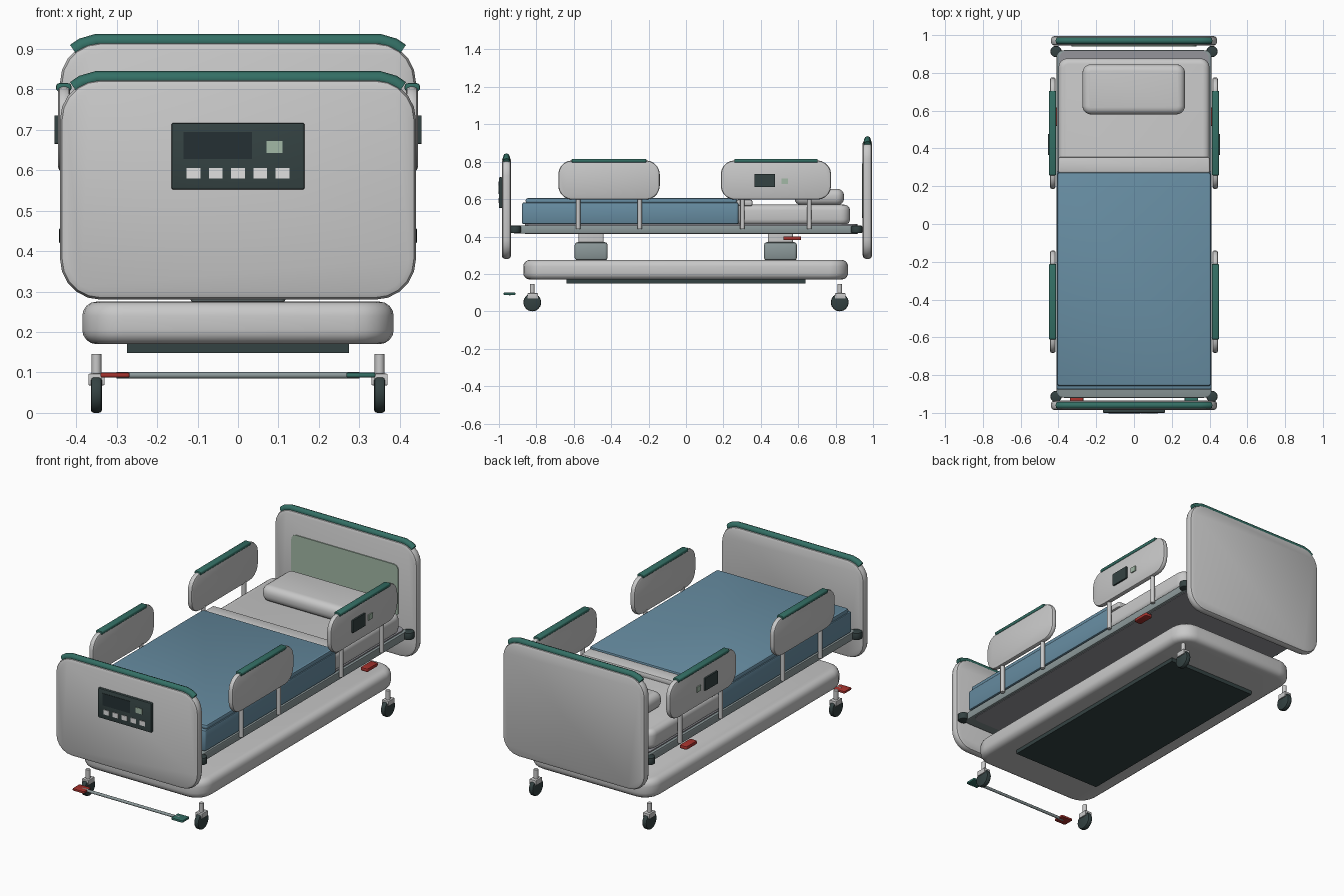
import bpy, bmesh, math
from mathutils import Vector

if "Cube" in bpy.data.objects:
    bpy.data.objects.remove(bpy.data.objects["Cube"])


def material(name, rgb):
    m = bpy.data.materials.new(name)
    m.diffuse_color = (*rgb, 1)
    m.use_nodes = True
    m.node_tree.nodes["Principled BSDF"].inputs["Base Color"].default_value = m.diffuse_color
    return m


GREY = material("light grey", (0.58, 0.58, 0.58))
WHITE = material("button white", (0.75, 0.75, 0.75))
BLUE = material("blanket blue", (0.135, 0.265, 0.36))
DARK = material("charcoal", (0.034, 0.054, 0.054))
SCREEN = material("screen black", (0.018, 0.03, 0.033))
GREEN = material("trim green", (0.034, 0.16, 0.13))
RED = material("lever red", (0.38, 0.032, 0.026))
FRAME = material("frame grey", (0.26, 0.315, 0.32))
DECK = material("deck grey", (0.3, 0.3, 0.33))
SAGE = material("sage", (0.36, 0.48, 0.38))

# (u, v, w) directions: outline lies in u-v, thickness runs along w
AXES = {'x': (1, 2, 0), 'y': (0, 2, 1), 'z': (0, 1, 2)}


def block(name, mat, lo, hi, axis='z', r=0.0, b=0.0, seg=5, bseg=2):
    """Rounded-rectangle slab from lo to hi, corner radius r, edge bevel b."""
    iu, iv, iw = AXES[axis]
    c = [(p + q) / 2 for p, q in zip(lo, hi)]
    h = [abs(q - p) / 2 for p, q in zip(lo, hi)]
    steps = [(b * (1 - math.sin(k / bseg * math.pi / 2)), b * (1 - math.cos(k / bseg * math.pi / 2)))
             for k in range(bseg + 1)] if b else [(0, 0)]
    # steps run from the face rim (full inset) to the side wall
    layers = [(-h[iw] + d, i) for i, d in steps]
    layers += [(-z, i) for z, i in reversed(layers)]
    bm = bmesh.new()
    rings = []
    for w, inset in layers:
        rad = max(r - inset, 0.0006) if r else 0
        n = seg if r else 0
        ring = []
        for q, (su, sv) in enumerate([(1, 1), (-1, 1), (-1, -1), (1, -1)]):
            for k in range(n + 1):
                a = math.pi / 2 * (q + (k / n if n else 0))
                p = Vector((0, 0, 0))
                p[iu] = c[iu] + su * (h[iu] - inset - rad) + rad * math.cos(a)
                p[iv] = c[iv] + sv * (h[iv] - inset - rad) + rad * math.sin(a)
                p[iw] = c[iw] + w
                ring.append(bm.verts.new(p))
        rings.append(ring)
    for ra, rb in zip(rings, rings[1:]):
        for k in range(len(ra)):
            j = (k + 1) % len(ra)
            bm.faces.new((ra[k], ra[j], rb[j], rb[k]))
    bm.faces.new(rings[0])
    bm.faces.new(rings[-1])
    bmesh.ops.remove_doubles(bm, verts=bm.verts, dist=1e-5)
    bmesh.ops.recalc_face_normals(bm, faces=bm.faces)
    me = bpy.data.meshes.new(name)
    bm.to_mesh(me)
    bm.free()
    me.materials.append(mat)
    ob = bpy.data.objects.new(name, me)
    bpy.context.collection.objects.link(ob)
    if b or r:
        bpy.ops.object.select_all(action='DESELECT')
        ob.select_set(True)
        bpy.context.view_layer.objects.active = ob
        bpy.ops.object.shade_smooth_by_angle(angle=math.radians(32))
    return ob


def rod(name, mat, c, rad, lo, hi, axis='z', b=0.0, seg=4):
    """Cylinder centred on c in the outline plane, from lo to hi along axis."""
    iu, iv, iw = AXES[axis]
    p, q = [0] * 3, [0] * 3
    p[iu], q[iu] = c[0] - rad, c[0] + rad
    p[iv], q[iv] = c[1] - rad, c[1] + rad
    p[iw], q[iw] = lo, hi
    return block(name, mat, p, q, axis, r=rad, b=b, seg=seg)


def tube(name, mat, pts, rad):
    cu = bpy.data.curves.new(name, 'CURVE')
    cu.dimensions = '3D'
    cu.bevel_depth = rad
    cu.bevel_resolution = 2
    cu.use_fill_caps = True
    s = cu.splines.new('POLY')
    s.points.add(len(pts) - 1)
    for sp, p in zip(s.points, pts):
        sp.co = (*p, 1)
    cu.materials.append(mat)
    ob = bpy.data.objects.new(name, cu)
    bpy.context.collection.objects.link(ob)


# end boards with green trim along the top
for name, y, top in (("footboard", -0.96, 0.825), ("headboard", 0.97, 0.917)):
    block(name, GREY, (-0.44, y - 0.025, 0.28), (0.44, y + 0.025, top), 'y', r=0.1, b=0.018)
    half = [(0.405, top - 0.022), (0.385, top - 0.008), (0.35, top + 0.002)]
    prof = [(-x, z) for x, z in half] + half[::-1]
    tube(name + "_trim", GREEN, [(x, y, z) for x, z in prof], 0.018)
block("headboard_inset", SAGE, (-0.33, 0.94, 0.5), (0.33, 0.947, 0.79), 'y', r=0.03)

# control console on the footboard
block("console", DARK, (-0.165, -1.0, 0.552), (0.165, -0.982, 0.717), 'y', r=0.006, b=0.005)
block("console_screen", SCREEN, (-0.135, -1.002, 0.628), (0.035, -0.998, 0.695), 'y')
block("console_light", SAGE, (0.07, -1.003, 0.642), (0.11, -0.998, 0.672), 'y')
for i in range(5):
    x = (i - 2) * 0.055
    block("console_button", WHITE, (x - 0.017, -1.003, 0.58), (x + 0.017, -0.998, 0.606), 'y')

# chassis: base cover, under plate, lift columns, frame and deck
block("base_cover", GREY, (-0.385, -0.87, 0.17), (0.385, 0.867, 0.275), r=0.1, b=0.035, bseg=4)
block("under_plate", DARK, (-0.275, -0.64, 0.148), (0.275, 0.64, 0.172))
for y in (-0.507, 0.505):
    block("column_lower", FRAME, (-0.12, y - 0.088, 0.272), (0.12, y + 0.088, 0.37), r=0.015, b=0.015)
    block("column_upper", GREY, (-0.09, y - 0.067, 0.365), (0.09, y + 0.067, 0.418), r=0.01)
block("frame", FRAME, (-0.41, -0.92, 0.416), (0.41, 0.92, 0.46), r=0.04, b=0.005)
block("deck", DECK, (-0.395, -0.86, 0.413), (0.395, 0.917, 0.466), r=0.04)

# bedding
block("mattress", GREY, (-0.4, -0.868, 0.462), (0.4, 0.877, 0.57), r=0.05, b=0.03, bseg=4)
block("blanket_drape", BLUE, (-0.411, -0.876, 0.466), (0.411, 0.28, 0.582), r=0.012, b=0.008)
block("blanket_top", BLUE, (-0.407, -0.857, 0.578), (0.407, 0.272, 0.605), r=0.012, b=0.01)
block("sheet_fold", GREY, (-0.402, 0.27, 0.562), (0.402, 0.355, 0.597), r=0.01, b=0.01)
block("pillow", GREY, (-0.273, 0.58, 0.568), (0.27, 0.845, 0.655), r=0.045, b=0.036, bseg=4)

for s in (-1, 1):
    # side rails with trim and posts
    for name, y0, y1, posts in (("foot_rail", -0.683, -0.14, (-0.577, -0.247)),
                                ("head_rail", 0.186, 0.776, (0.302, 0.66))):
        block(name, GREY, (s * 0.43 - 0.015, y0, 0.597), (s * 0.43 + 0.015, y1, 0.807),
              'x', r=0.075, b=0.011)
        block(name + "_trim", GREEN, (s * 0.431 - 0.019, y0 + 0.072, 0.795),
              (s * 0.431 + 0.019, y1 - 0.072, 0.815), 'y', r=0.008, b=0.004)
        for y in posts:
            rod("rail_post", GREY, (s * 0.425, y), 0.012, 0.44, 0.61)
    # rail keypad and light
    block("rail_keypad", DARK, (s * 0.443, 0.365, 0.665), (s * 0.454, 0.477, 0.735), 'x', r=0.004)
    block("rail_light", SAGE, (s * 0.443, 0.51, 0.68), (s * 0.451, 0.545, 0.71), 'x')
    # release lever
    block("release_lever", RED, (s * 0.39, 0.52, 0.381), (s * 0.435, 0.616, 0.401), 'z', r=0.008, b=0.006)
    for t in (-1, 1):
        # corner bumpers
        rod("bumper", DARK, (s * 0.413, t * 0.913), 0.03, 0.418, 0.458, b=0.006)
        # casters
        x, y = s * 0.35, t * 0.822
        rod("caster_stem", GREY, (x, y), 0.012, 0.085, 0.146)
        block("caster_fork", GREY, (x - 0.02, y - 0.025, 0.068), (x + 0.02, y + 0.03, 0.097), b=0.003)
        rod("caster_wheel", DARK, (y, 0.048), 0.048, x - 0.014, x + 0.014, 'x', b=0.008)

# brake bar and pedals
rod("brake_bar", FRAME, (-0.942, 0.093), 0.008, -0.3, 0.3, 'x')
for name, s, mat in (("brake_pedal", -1, RED), ("steer_pedal", 1, GREEN)):
    block(name, mat, (s * 0.34, -0.975, 0.087), (s * 0.268, -0.912, 0.1), r=0.006, b=0.004)
